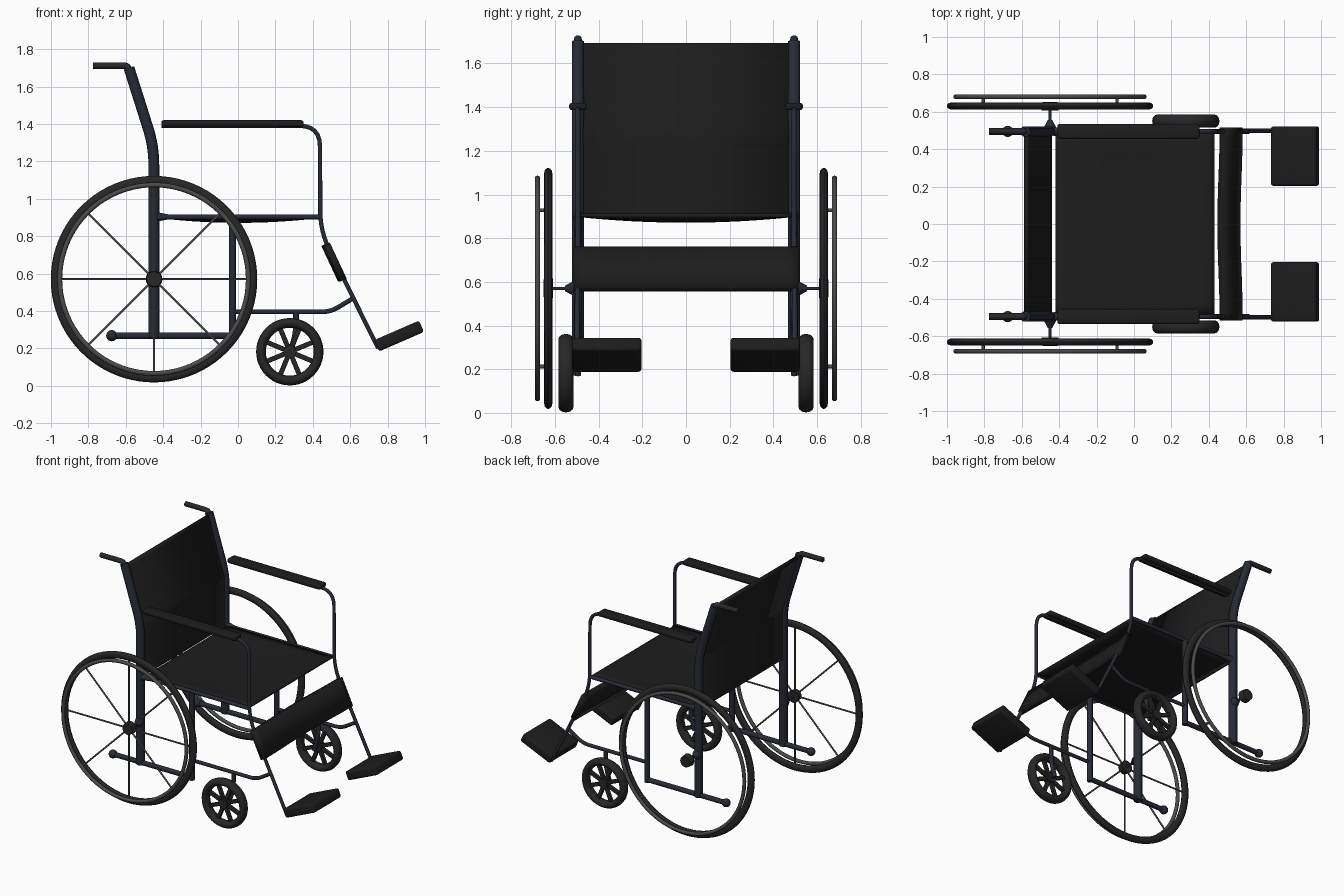
import bpy, bmesh, math
from mathutils import Vector, Matrix

if "Cube" in bpy.data.objects:
    bpy.data.objects.remove(bpy.data.objects["Cube"])


def material(name, rgb):
    m = bpy.data.materials.new(name)
    m.diffuse_color = (*rgb, 1)
    m.use_nodes = True
    m.node_tree.nodes["Principled BSDF"].inputs["Base Color"].default_value = m.diffuse_color
    return m


BLACK = material("black_vinyl", (0.012, 0.012, 0.012))
FRAME = material("dark_blue_paint", (0.02, 0.024, 0.036))
RUBBER = material("rubber", (0.02, 0.02, 0.02))
STEEL = material("grey_steel", (0.07, 0.07, 0.07))


def select(ob):
    bpy.ops.object.select_all(action='DESELECT')
    ob.select_set(True)
    bpy.context.view_layer.objects.active = ob


def finish(name, bm, mat):
    bmesh.ops.recalc_face_normals(bm, faces=bm.faces)
    me = bpy.data.meshes.new(name)
    bm.to_mesh(me)
    bm.free()
    me.materials.append(mat)
    ob = bpy.data.objects.new(name, me)
    bpy.context.collection.objects.link(ob)
    select(ob)
    bpy.ops.object.shade_smooth_by_angle(angle=math.radians(40))
    return ob


def tube(name, pts, radius, mat=FRAME, fillet=0.05):
    """Round tube along a path with rounded corners."""
    pts = [Vector(p) for p in pts]
    path = [pts[0]]
    for a, b, c in zip(pts, pts[1:], pts[2:]):
        d = min(fillet, (a - b).length * .45, (c - b).length * .45)
        p, q = b + (a - b).normalized() * d, b + (c - b).normalized() * d
        for i in range(7):
            t = i / 6
            path.append(p * (1 - t) ** 2 + b * 2 * t * (1 - t) + q * t * t)
    path.append(pts[-1])
    cu = bpy.data.curves.new(name, 'CURVE')
    cu.dimensions = '3D'
    cu.bevel_depth = radius
    cu.bevel_resolution = 3
    cu.use_fill_caps = True
    sp = cu.splines.new('POLY')
    sp.points.add(len(path) - 1)
    for s, p in zip(sp.points, path):
        s.co = (*p, 1)
    cu.materials.append(mat)
    ob = bpy.data.objects.new(name, cu)
    bpy.context.collection.objects.link(ob)
    select(ob)
    bpy.ops.object.convert(target='MESH')
    bpy.ops.object.shade_smooth_by_angle(angle=math.radians(40))
    return ob


def ring(name, center, radius, rad_half, y_half, mat, seg=64, sides=12):
    """Tyre or hoop around the y axis with an elliptical section."""
    bm = bmesh.new()
    loops = []
    for i in range(seg):
        a = 2 * math.pi * i / seg
        loop = []
        for j in range(sides):
            b = 2 * math.pi * j / sides
            r = radius + rad_half * math.cos(b)
            loop.append(bm.verts.new((center[0] + r * math.cos(a),
                                      center[1] + y_half * math.sin(b),
                                      center[2] + r * math.sin(a))))
        loops.append(loop)
    for i in range(seg):
        p, q = loops[i], loops[(i + 1) % seg]
        for j in range(sides):
            k = (j + 1) % sides
            bm.faces.new((p[j], p[k], q[k], q[j]))
    return finish(name, bm, mat)


def cone(name, a, b, r1, r2, mat=FRAME):
    a, b = Vector(a), Vector(b)
    bm = bmesh.new()
    m = Matrix.Translation((a + b) / 2) @ (b - a).to_track_quat('Z', 'Y').to_matrix().to_4x4()
    bmesh.ops.create_cone(bm, cap_ends=True, segments=20, radius1=r1, radius2=r2,
                          depth=(b - a).length, matrix=m)
    return finish(name, bm, mat)


def ball(name, center, r, mat=FRAME):
    bm = bmesh.new()
    bmesh.ops.create_uvsphere(bm, u_segments=16, v_segments=10, radius=r,
                              matrix=Matrix.Translation(center))
    return finish(name, bm, mat)


def box(name, center, size, mat, tilt=0.0, bevel=0.012):
    bm = bmesh.new()
    m = Matrix.Translation(center) @ Matrix.Rotation(-tilt, 4, 'Y') @ Matrix.Diagonal((*size, 1))
    bmesh.ops.create_cube(bm, size=1, matrix=m)
    bmesh.ops.bevel(bm, geom=bm.edges[:], offset=bevel, segments=3, profile=0.5, affect='EDGES')
    return finish(name, bm, mat)


def sheet(name, func, nu, nv, thick):
    """Upholstery panel: func(u, v) with u, v in -1..1, thickened."""
    bm = bmesh.new()
    g = [[bm.verts.new(func(2 * i / nu - 1, 2 * j / nv - 1)) for j in range(nv + 1)]
         for i in range(nu + 1)]
    for i in range(nu):
        for j in range(nv):
            bm.faces.new((g[i][j], g[i + 1][j], g[i + 1][j + 1], g[i][j + 1]))
    ob = finish(name, bm, BLACK)
    mod = ob.modifiers.new("thickness", 'SOLIDIFY')
    mod.thickness = thick
    mod.offset = 0
    return ob


# Upholstery: sagging seat, backrest that follows the bent posts, calf strap
sheet("seat", lambda u, v: (0.005 + 0.425 * u, 0.485 * v,
                            0.904 - 0.025 * (1 - u * u) * (1 - v * v)), 16, 16, 0.016)


def back_point(u, v):
    z = 1.295 + 0.395 * v
    return (-0.45 - max(0, z - 1.27) * 0.305, 0.485 * u, z)


sheet("backrest", back_point, 2, 40, 0.022)
sheet("calf_strap", lambda u, v: (0.5175 + 0.0445 * v - 0.006 * math.cos(math.pi * u) - 0.004,
                                  0.515 * u, 0.66 - 0.095 * v), 24, 2, 0.038)

for s, side in ((-1, "right"), (1, "left")):
    def P(x, z, y=0.495):
        return (x, s * y, z)

    def n(part):
        return f"{part}_{side}"

    # Back post with push handle
    tube(n("back_post"), [P(-0.45, 0.255), P(-0.45, 1.28), P(-0.583, 1.70)], 0.029, fillet=0.1)
    tube(n("handle_bar"), [P(-0.575, 1.67), P(-0.59, 1.712), P(-0.65, 1.712)], 0.018, fillet=0.03)
    tube(n("handle_grip"), [P(-0.63, 1.712), P(-0.775, 1.712)], 0.018, RUBBER)

    # Armrest tube running down into the leg rest
    tube(n("arm_and_leg_tube"), [P(-0.41, 1.39), P(0.438, 1.39), P(0.44, 0.825), P(0.75, 0.20, 0.5)],
         0.012, fillet=0.11)
    box(n("armrest_pad"), P(-0.03, 1.403), (0.76, 0.08, 0.034), BLACK)

    # Side frame rails
    tube(n("seat_rail"), [P(-0.45, 0.903), P(0.44, 0.903)], 0.014)
    cone(n("seat_rail_joint"), P(-0.43, 0.903), P(-0.375, 0.903), 0.025, 0.014)
    tube(n("middle_post"), [P(-0.03, 0.9), P(-0.03, 0.25)], 0.019)
    tube(n("bottom_rail"), [P(-0.68, 0.268), P(-0.03, 0.268)], 0.018)
    ball(n("bottom_rail_knob"), P(-0.675, 0.268), 0.03)
    tube(n("front_rail"), [P(-0.03, 0.395), P(0.495, 0.395), P(0.615, 0.468)], 0.013)

    # Footplate
    box(n("footplate"), P(0.861, 0.266, 0.363), (0.262, 0.318, 0.066), BLACK,
        math.radians(23.5), 0.014)

    # Large wheel: tyre, push rim, hub and axle
    cx, cz, wy = -0.449, 0.57, 0.631
    ring(n("rear_tyre"), P(cx, cz, wy), 0.526, 0.026, 0.019, RUBBER, 80)
    ring(n("push_rim"), P(cx, cz, 0.68), 0.504, 0.013, 0.013, STEEL, 80, 10)
    for k in range(4):
        a = math.pi / 4 + k * math.pi / 2
        x, z = cx + 0.506 * math.cos(a), cz + 0.506 * math.sin(a)
        tube(n(f"push_rim_bracket_{k}"), [P(x, z, 0.63), P(x, z, 0.68)], 0.009, STEEL)
    cone(n("rear_hub"), P(cx, cz, 0.608), P(cx, cz, 0.652), 0.045, 0.04, RUBBER)
    tube(n("rear_axle"), [P(cx, cz, 0.48), P(cx, cz, 0.63)], 0.008)
    cone(n("axle_collar"), P(cx, cz, 0.515), P(cx, cz, 0.555), 0.034, 0.012)
    # Wire spokes are only present on the -y wheel
    if s < 0:
        for k in range(8):
            a = k * math.pi / 4
            tube(n(f"rear_spoke_{k}"), [P(cx, cz, wy), P(cx + 0.51 * math.cos(a),
                                                         cz + 0.51 * math.sin(a), wy)], 0.006, STEEL)

    # Caster: tyre, hub, flat spokes and stem
    fx, fz, fy = 0.277, 0.182, 0.55
    ring(n("caster_tyre"), P(fx, fz, fy), 0.154, 0.026, 0.035, RUBBER, 48)
    cone(n("caster_hub"), P(fx, fz, 0.525), P(fx, fz, 0.575), 0.035, 0.035, RUBBER)
    for k in range(8):
        a = math.pi / 8 + k * math.pi / 4
        box(n(f"caster_spoke_{k}"), P(fx + 0.085 * math.cos(a), fz + 0.085 * math.sin(a), fy),
            (0.11, 0.024, 0.026), RUBBER, a, 0.004)
    tube(n("caster_stem"), [P(0.31, 0.395), P(0.31, 0.28), P(fx, fz - 0.01)], 0.015)
    tube(n("caster_axle"), [P(fx, fz), P(fx, fz, fy)], 0.012)
